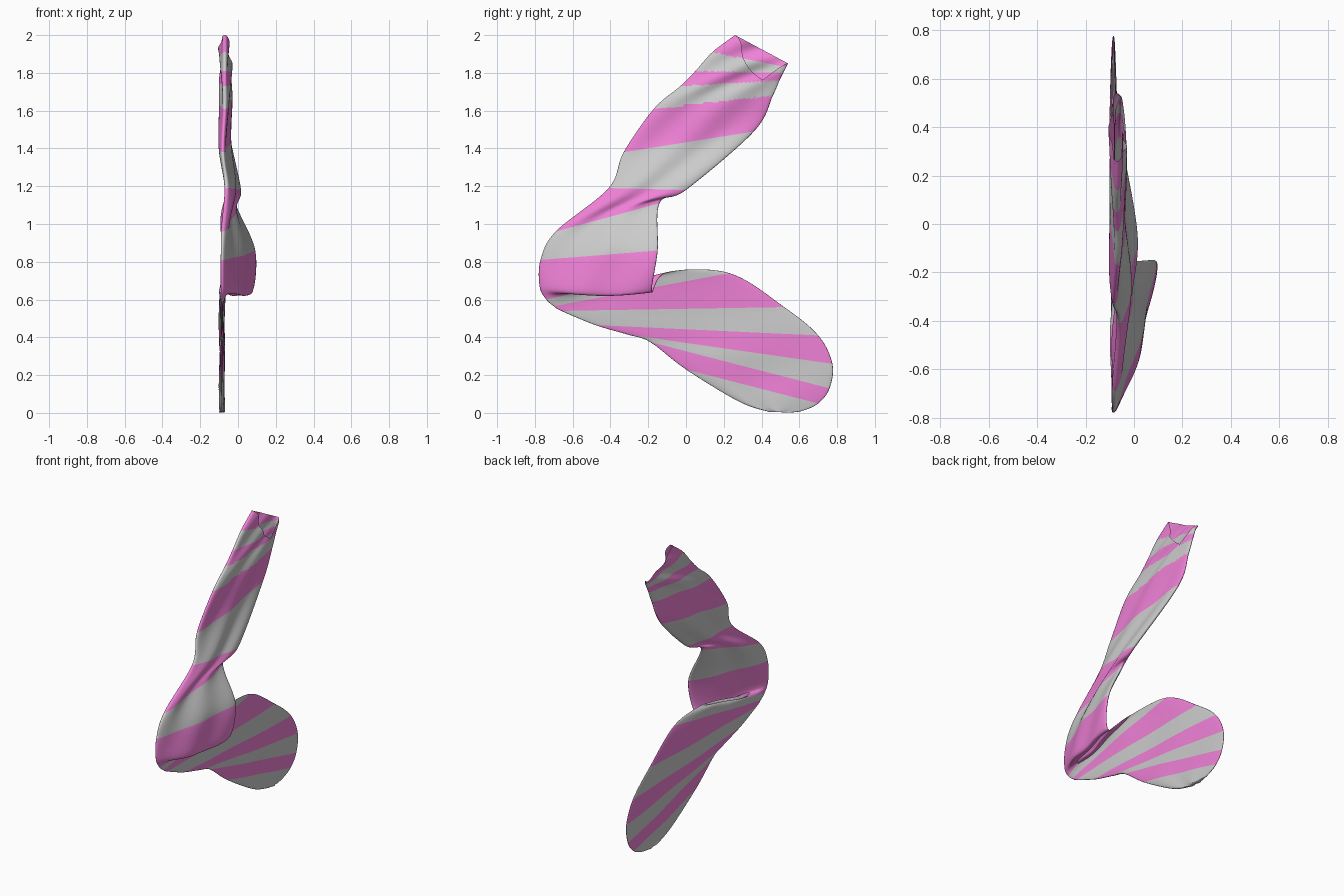
import bpy, bmesh, math
from mathutils import Vector

if "Cube" in bpy.data.objects:
    bpy.data.objects.remove(bpy.data.objects["Cube"])

# Cross-sections of the flattened sock, one per stripe edge, from cuff to toe:
# left edge x, y, z then right edge x, y, z
ROWS = [
    (-.07, .26, 2.0, -.07, .54, 1.85),
    (-.07, .14, 1.91, -.06, .53, 1.83),
    (-.07, .05, 1.81, -.06, .515, 1.80),
    (-.07, -.03, 1.73, -.06, .495, 1.76),
    (-.07, -.17, 1.61, -.06, .46, 1.68),
    (-.08, -.33, 1.38, -.06, .36, 1.49),
    (-.06, -.41, 1.19, .0, .0, 1.18),
    (-.08, -.69, .96, -.02, -.14, 1.11),
    (-.085, -.77, .81, .085, -.15, .86),
    (-.085, -.775, .67, .06, -.18, .64),
    (-.085, -.74, .60, -.05, -.10, .745),
    (-.085, -.70, .565, -.075, .23, .74),
    (-.085, -.66, .54, -.085, .52, .56),
    (-.085, -.48, .465, -.085, .70, .41),
    (-.085, -.31, .415, -.085, .775, .26),
    (-.085, -.19, .375, -.085, .76, .13),
    (-.085, .0, .23, -.085, .70, .05),
    (-.085, .28, .06, -.085, .62, .012),
    (-.085, .44, .005, -.085, .56, .002),
]
BANDS = "PGPGPGPGPPGPGPGPGG"   # P = pink, G = grey
LAST = len(ROWS) - 1
STEPS, AROUND = 10, 72


def section(s):
    """Smoothly interpolated left and right edge at row position s."""
    i = min(int(s), LAST - 1)
    f = s - i
    p = [ROWS[min(max(i + k, 0), LAST)] for k in (-1, 0, 1, 2)]
    v = [.5 * (2 * b + (c - a) * f + (2 * a - 5 * b + 4 * c - d) * f * f
               + (3 * b - a - 3 * c + d) * f ** 3) for a, b, c, d in zip(*p)]
    return Vector(v[:3]), Vector(v[3:])


def point(s, ang):
    """Point on the tube and the stripe position it belongs to."""
    t = (1 - math.cos(ang)) / 2
    h = math.sin(ang)
    # the near side of the cuff opening dips down
    if h > 1e-6 and s < 4.5:
        dip = 2.9 * ((t / .82) ** 1.6 if t < .82 else (1 - t) / .18)
        s = dip + s * (1 - dip / 4.5)
    left, right = section(s)
    co = left.lerp(right, t)
    foot = min(max((s - 9) / 2, 0), 1)
    thick = .026 * (1 - foot) + .013 * foot
    co.x += thick * math.copysign(abs(h) ** .75, h)
    # soft creases
    amp = (.01 * (1 - foot) + .004 * foot) * math.sin(math.pi * t)
    co.x += amp * math.sin(2 * math.pi * (1.6 * t + .31 * s))
    # the heel fold bulges forward and down over the foot
    fold = math.exp(-((s - 9) / .5) ** 2) * math.sin(math.pi * t)
    co.x += .02 * fold
    co.z -= .03 * fold
    return co, s


# Sock surface
bm = bmesh.new()
rings, stripe = [], {}
for r in range(LAST * STEPS + 1):
    ring = []
    for k in range(AROUND):
        co, s = point(r / STEPS, 2 * math.pi * k / AROUND)
        v = bm.verts.new(co)
        stripe[v] = s
        ring.append(v)
    rings.append(ring)
for a, b in zip(rings, rings[1:]):
    for k in range(AROUND):
        n = (k + 1) % AROUND
        f = bm.faces.new((a[k], a[n], b[n], b[k]))
        s = sum(stripe[v] for v in f.verts) / 4
        f.material_index = int(BANDS[min(int(s), LAST - 1)] == "P")
bm.faces.new(rings[-1])
bmesh.ops.recalc_face_normals(bm, faces=bm.faces)
mesh = bpy.data.meshes.new("striped_sock")
bm.to_mesh(mesh)
bm.free()

# Stripe colours
for name, colour in (("grey_stripe", (.8, .8, .8, 1)), ("pink_stripe", (.87, .22, .68, 1))):
    mat = bpy.data.materials.new(name)
    mat.diffuse_color = colour
    mat.use_nodes = True
    mat.node_tree.nodes["Principled BSDF"].inputs["Base Color"].default_value = mat.diffuse_color
    mesh.materials.append(mat)

sock = bpy.data.objects.new("striped_sock", mesh)
bpy.context.collection.objects.link(sock)
for p in mesh.polygons:
    p.use_smooth = True
